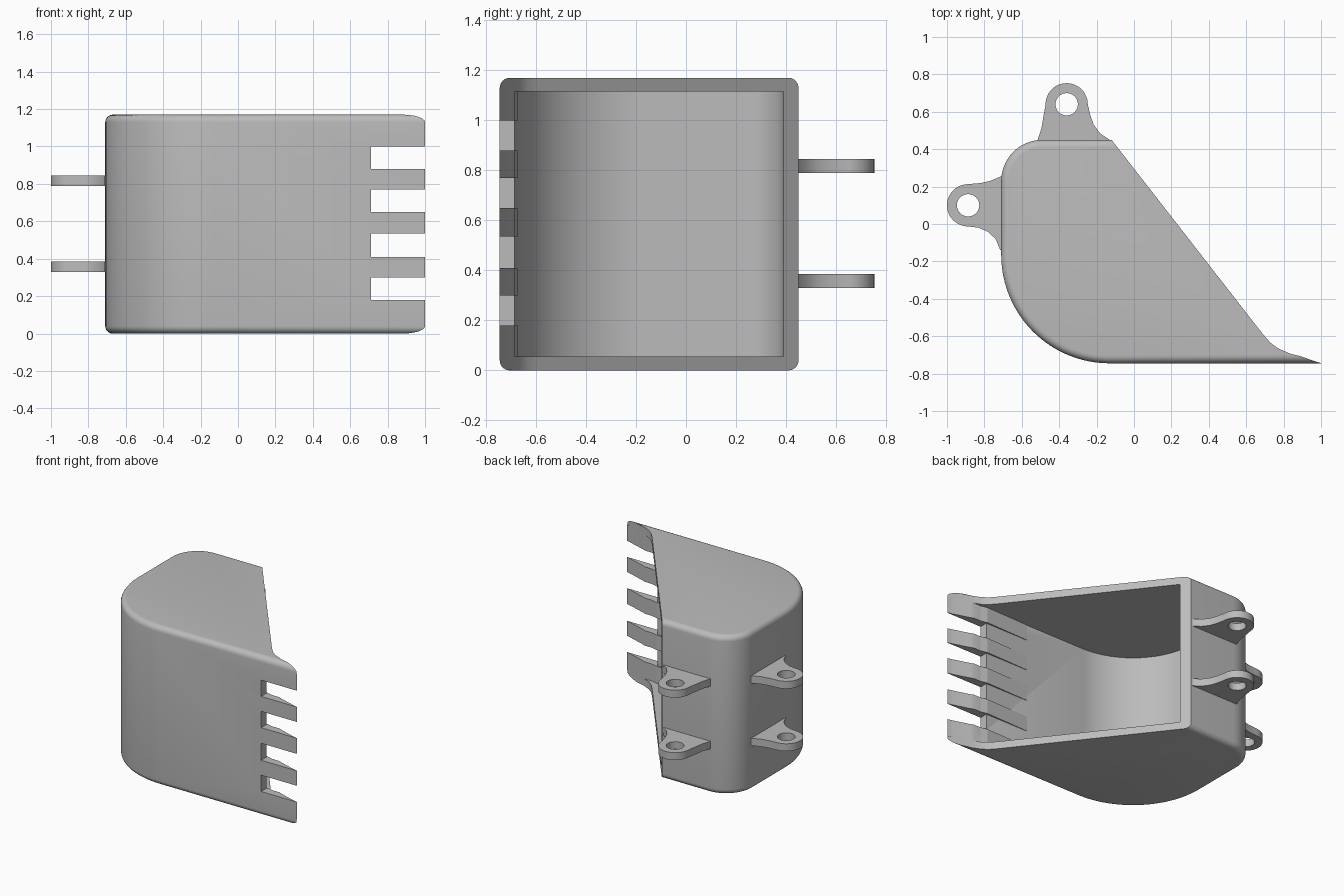
import bpy
import bmesh
from math import sin, cos, pi, radians

if "Cube" in bpy.data.objects:
    bpy.data.objects.remove(bpy.data.objects["Cube"])

steel = bpy.data.materials.new("grey_steel")
steel.use_nodes = True
GREY = (0.5, 0.5, 0.5, 1)
steel.diffuse_color = GREY
steel.node_tree.nodes["Principled BSDF"].inputs["Base Color"].default_value = GREY

HEIGHT, EDGE = 1.17, 0.04
TOP, LEFT, BOTTOM = 0.45, -0.71, -0.745


def arc(cx, cy, r, start, end, n=14):
    angles = [radians(start + (end - start) * i / n) for i in range(n + 1)]
    return [(cx + r * cos(a), cy + r * sin(a)) for a in angles]


def loft(name, sections):
    """Solid through matching outlines, each given as (z, points)."""
    bm = bmesh.new()
    rings = [[bm.verts.new((x, y, z)) for x, y in pts] for z, pts in sections]
    for a, b in zip(rings, rings[1:]):
        for i in range(len(a)):
            j = (i + 1) % len(a)
            bm.faces.new((a[i], a[j], b[j], b[i]))
    bm.faces.new(rings[0][::-1])
    bm.faces.new(rings[-1])
    bmesh.ops.recalc_face_normals(bm, faces=bm.faces)
    mesh = bpy.data.meshes.new(name)
    bm.to_mesh(mesh)
    bm.free()
    mesh.materials.append(steel)
    obj = bpy.data.objects.new(name, mesh)
    bpy.context.collection.objects.link(obj)
    return obj


def prism(name, pts, z0, z1):
    return loft(name, [(z0, pts), (z1, pts)])


def select(obj):
    bpy.ops.object.select_all(action="DESELECT")
    obj.select_set(True)
    bpy.context.view_layer.objects.active = obj


def cut(obj, cutter):
    cutter.hide_render = True
    mod = obj.modifiers.new("cut", "BOOLEAN")
    mod.operation, mod.solver, mod.object = "DIFFERENCE", "EXACT", cutter
    select(obj)
    bpy.ops.object.modifier_apply(modifier=mod.name)
    bpy.data.objects.remove(cutter)


def shade(obj):
    select(obj)
    bpy.ops.object.shade_smooth_by_angle(angle=radians(30))


def back_curve(d):
    """Curved back wall, moved inwards by d, from the top to the floor."""
    return (arc(-0.49, 0.23, 0.22 - d, 90, 180)
            + arc(-0.13, -0.165, 0.58 - d, 180, 270, 24))


def outline(d):
    lip = [(0.84, -0.695), (0.77, -0.665), (0.73, -0.635), (0.69, -0.59)]
    return ([(-0.12 + 0.78 * d, TOP - d)] + back_curve(d)
            + [(1 - 2.9 * d, BOTTOM + d)] + lip)


# Bucket shell with rounded outer edges
steps = [i * pi / 12 for i in range(7)]
lower = [(EDGE * (1 - sin(a)), EDGE * (1 - cos(a))) for a in steps]
sections = [(EDGE - EDGE * sin(a), outline(EDGE * (1 - cos(a)))) for a in steps[::-1]]
sections += [(HEIGHT - z, pts) for z, pts in sections[::-1]]
bucket = loft("bucket_shell", sections)

# Hollow inside, open along the slanted mouth
hollow = [(1.3, 0.39)] + back_curve(0.06) + [(1.3, BOTTOM + 0.06)]
cut(bucket, prism("hollow_cutter", hollow, 0.055, HEIGHT - 0.055))

# Gaps between the teeth
gaps = [(0.18, 0.30), (0.41, 0.535), (0.65, 0.77), (0.88, 1.0)]
for z0, z1 in gaps:
    box = [(0.71, -0.9), (1.2, -0.9), (1.2, -0.5), (0.71, -0.5)]
    cut(bucket, prism("gap_cutter", box, z0, z1))
shade(bucket)

# Wedge teeth running back onto the floor
wedge = [(0.36, -0.70), (0.36, -0.682), (0.71, -0.673), (1.0, -0.743), (0.71, -0.743)]
edges = [0.05] + [z for gap in gaps for z in gap] + [HEIGHT - 0.05]
for i in range(5):
    prism(f"tooth_{i + 1}", wedge, edges[2 * i], edges[2 * i + 1])

# Pin lugs on the top and back walls
top_lug = ([(-0.13, 0.44), (-0.13, 0.45), (-0.18, 0.483), (-0.215, 0.53), (-0.235, 0.585)]
           + arc(-0.36, 0.64, 0.113, 0, 180, 24)
           + [(-0.485, 0.57), (-0.495, 0.51), (-0.515, 0.45), (-0.515, 0.44)])
back_lug = ([(-0.70, 0.255), (-0.71, 0.255), (-0.77, 0.23), (-0.82, 0.219)]
            + arc(-0.887, 0.10, 0.113, 90, 270, 24)
            + [(-0.83, -0.02), (-0.78, -0.042), (-0.74, -0.08), (-0.715, -0.14), (-0.70, -0.14)])
for side, z in (("lower", 0.33), ("upper", 0.79)):
    for part, pts, cx, cy in (("top_lug", top_lug, -0.36, 0.64),
                              ("back_lug", back_lug, -0.887, 0.10)):
        lug = prism(f"{side}_{part}", pts, z, z + 0.055)
        cut(lug, prism("pin_hole_cutter", arc(cx, cy, 0.06, 0, 345, 23), z - 0.1, z + 0.2))
        shade(lug)
